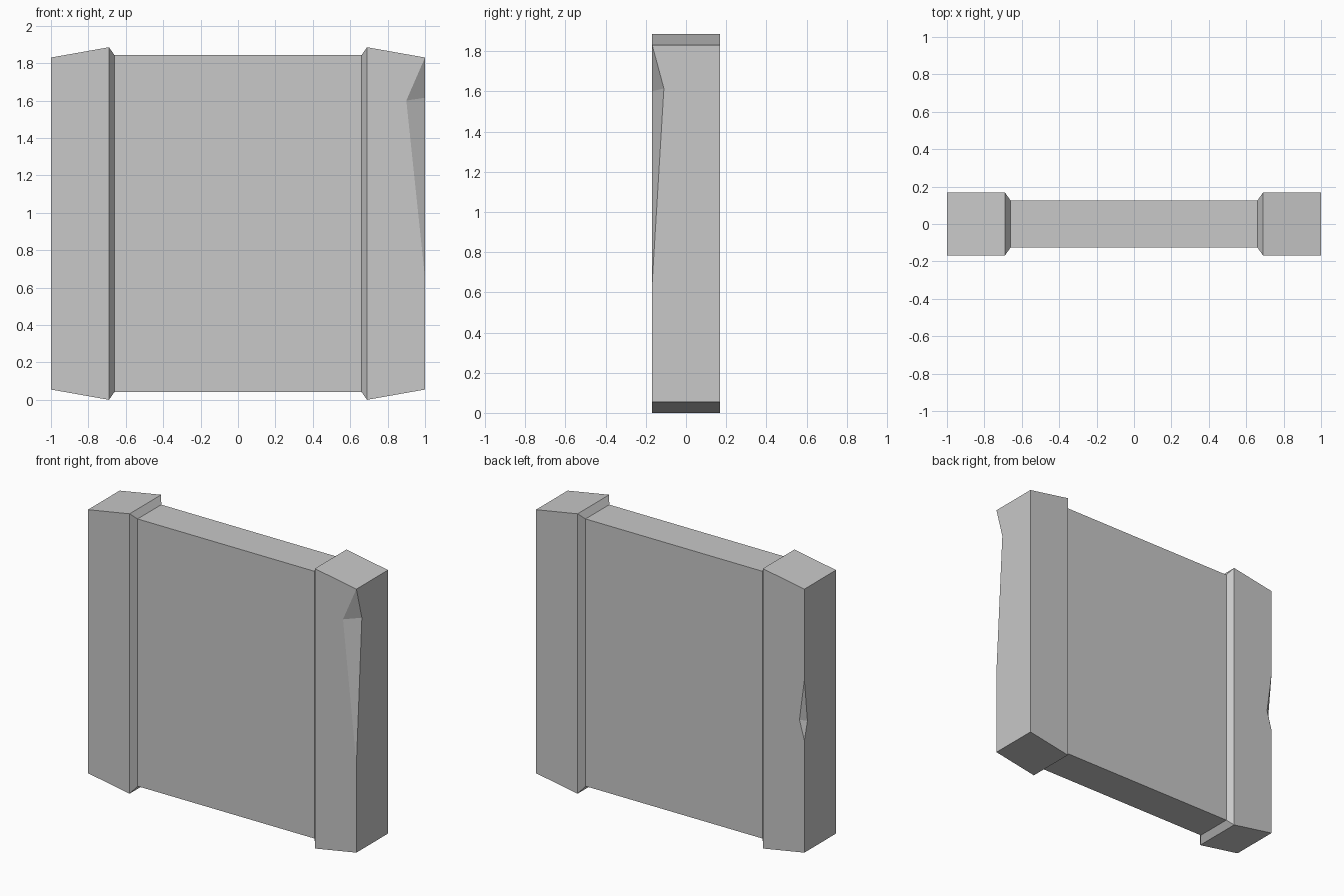
import bpy
import bmesh
from mathutils import Vector

cube = bpy.data.objects.get("Cube")
if cube:
    bpy.data.objects.remove(cube, do_unlink=True)

# Single stone grey
stone = bpy.data.materials.new("stone grey")
stone.use_nodes = True
grey = (0.58, 0.58, 0.58, 1)
stone.diffuse_color = grey
stone.node_tree.nodes["Principled BSDF"].inputs["Base Color"].default_value = grey

MID = 0.9425          # mid height of the wall
END_Y = 0.168         # half depth of the end pillars

# Half profile from wall to pillar end: x, half depth, half height
half = [(0.66, 0.126, 0.9), (0.69, END_Y, MID), (1.0, END_Y, 0.8875)]
sections = [(-x, d, h) for x, d, h in reversed(half)] + half

# Loft rectangular sections along x
bm = bmesh.new()
rings = []
for x, d, h in sections:
    rings.append([bm.verts.new((x, sy * d, MID + sz * h))
                  for sy, sz in ((-1, -1), (1, -1), (1, 1), (-1, 1))])
for a, b in zip(rings, rings[1:]):
    for i in range(4):
        j = (i + 1) % 4
        bm.faces.new((a[i], a[j], b[j], b[i]))
bm.faces.new(rings[0])
bm.faces.new(rings[-1])


def chip(low_corner, high_corner, low_z, high_z, broad, side):
    """Break a shallow three-sided notch out of a vertical pillar edge."""
    edge = bm.edges.get((low_corner, high_corner))
    x, y = low_corner.co.xy
    low = bm.verts.new((x, y, low_z))
    high = bm.verts.new((x, y, high_z)) if high_z else high_corner
    faces = list(edge.link_faces)
    for face in faces:
        # The broad face keeps y constant, the side face keeps x constant
        is_broad = all(abs(v.co.y - y) < 1e-4 for v in face.verts)
        deep = bm.verts.new(broad if is_broad else side)
        loop = list(face.verts)
        k = loop.index(low_corner)
        loop = loop[k:] + loop[:k]
        notch = [low, deep] + ([high] if high_z else [])
        if loop[1] == high_corner:
            loop[1:1] = notch
        else:
            loop += reversed(notch)
        bm.faces.new(loop)
        if is_broad:
            p = deep
        else:
            q = deep
    bmesh.ops.delete(bm, geom=[edge], context="EDGES")
    bm.faces.new((low, p, q))
    bm.faces.new((high, q, p))


# Long chip at the front, small chip at the back of the opposite pillar
chip(rings[-1][0], rings[-1][3], 0.65, None,
     Vector((0.9, -END_Y, 1.60)), Vector((1.0, -0.11, 1.615)))
chip(rings[0][1], rings[0][2], 0.81, 1.22,
     Vector((-0.963, END_Y, 0.94)), Vector((-1.0, 0.136, 0.93)))

bmesh.ops.recalc_face_normals(bm, faces=bm.faces)
mesh = bpy.data.meshes.new("wall_panel")
bm.to_mesh(mesh)
bm.free()
mesh.materials.append(stone)
wall = bpy.data.objects.new("wall_panel", mesh)
bpy.context.collection.objects.link(wall)
